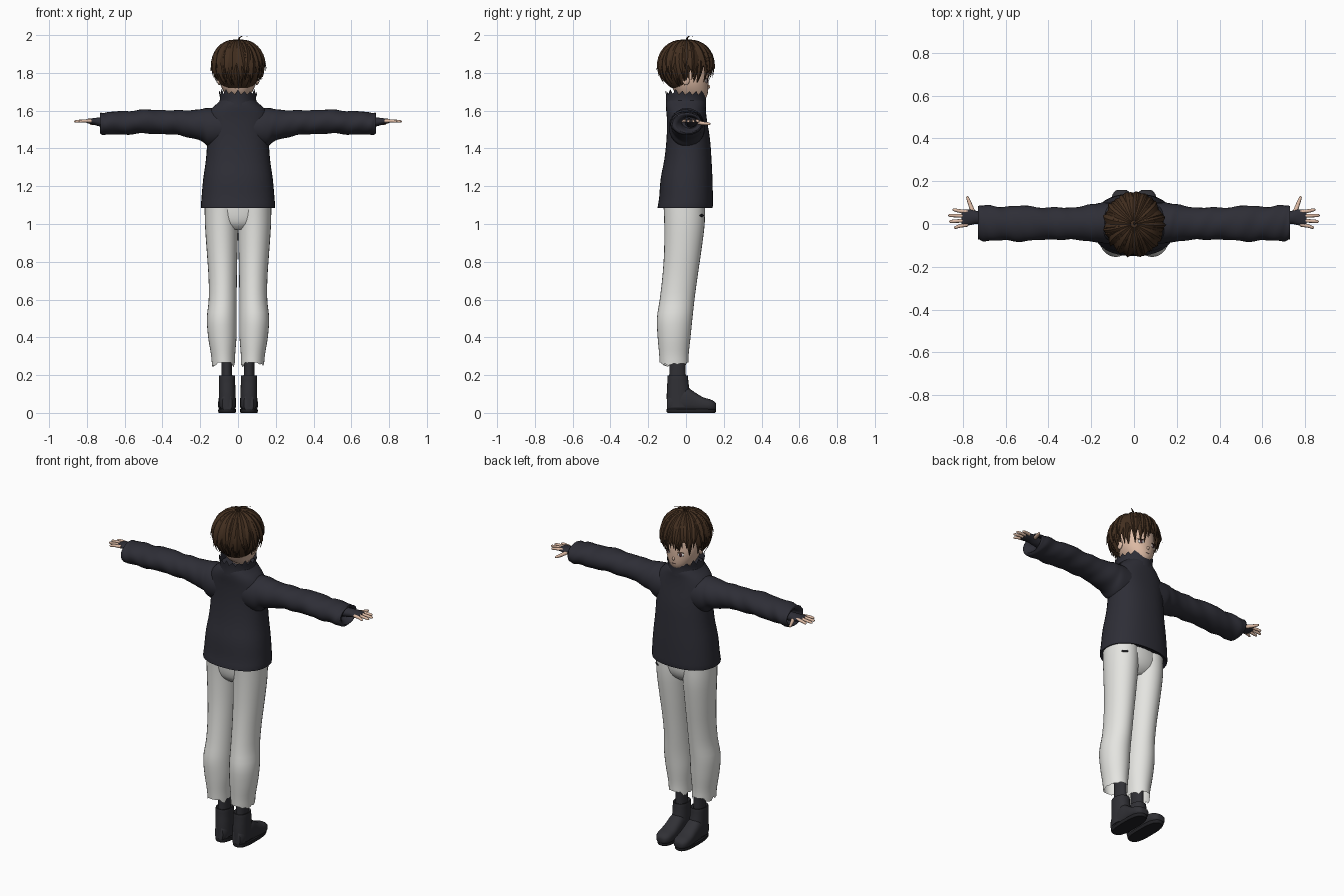
import bpy, bmesh, math, random
from mathutils import Vector

random.seed(4)
if "Cube" in bpy.data.objects:
    bpy.data.objects.remove(bpy.data.objects["Cube"])


def material(name, *rgb):
    m = bpy.data.materials.new(name)
    m.use_nodes = True
    m.diffuse_color = (*rgb, 1)
    m.node_tree.nodes["Principled BSDF"].inputs["Base Color"].default_value = (*rgb, 1)
    return m


JACKET = material("dark navy cloth", .027, .027, .037)
BOOT = material("charcoal leather", .03, .03, .036)
SOLE = material("black rubber", .015, .015, .018)
PANTS = material("off white cloth", .78, .78, .75)
HAIR = material("dark brown hair", .055, .028, .014)
SKIN = material("skin", .72, .49, .37)
WHITE = material("eye white", .85, .83, .82)
IRIS = material("dark iris", .06, .025, .03)


def finish(name, mat, bm, angle=50):
    bmesh.ops.recalc_face_normals(bm, faces=bm.faces)
    me = bpy.data.meshes.new(name)
    bm.to_mesh(me)
    bm.free()
    me.materials.append(mat)
    ob = bpy.data.objects.new(name, me)
    bpy.context.collection.objects.link(ob)
    bpy.ops.object.select_all(action="DESELECT")
    ob.select_set(True)
    bpy.context.view_layer.objects.active = ob
    bpy.ops.object.shade_smooth_by_angle(angle=math.radians(angle))
    return ob


def spline(rows, k):
    """Catmull-Rom resampling of rows of numbers, k steps per span."""
    out, last = [], len(rows) - 1
    for i in range(last):
        a, b, c, d = (rows[max(0, min(last, j))] for j in (i - 1, i, i + 1, i + 2))
        for s in range(k):
            t = s / k
            out.append([(2 * q + (r - p) * t + (2 * p - 5 * q + 4 * r - w) * t * t
                         + (3 * q - p - 3 * r + w) * t ** 3) / 2
                        for p, q, r, w in zip(a, b, c, d)])
    return out + [list(rows[-1])]


def loft(name, mat, rows, axis="z", n=28, k=3, power=2, side=1, caps=(True, True), shape=None):
    """Skin over oval sections (x, y, z, radius_u, radius_v) set across an axis."""
    u, v = {"z": (0, 1), "x": (1, 2), "y": (0, 2)}[axis]
    bm, rings = bmesh.new(), []
    sections = spline(rows, k)
    for i, (x, y, z, ru, rv) in enumerate(sections):
        ring = []
        for j in range(n):
            a = math.tau * j / n
            c, s = math.cos(a), math.sin(a)
            p = Vector((x, y, z))
            p[u] += ru * math.copysign(abs(c) ** (2 / power), c)
            p[v] += rv * math.copysign(abs(s) ** (2 / power), s)
            if shape:
                p = shape(p, Vector((x, y, z)), a, j, i / (len(sections) - 1))
            p.x *= side
            ring.append(bm.verts.new(p))
        rings.append(ring)
    for r, q in zip(rings, rings[1:]):
        for j in range(n):
            bm.faces.new((r[j], r[j - 1], q[j - 1], q[j]))
    for ring, cap in zip((rings[0], rings[-1]), caps):
        if cap:
            bm.faces.new(ring)
    return finish(name, mat, bm)


def oval(name, mat, loc, size, turn=0):
    bpy.ops.mesh.primitive_uv_sphere_add(segments=16, ring_count=10, location=loc, rotation=(0, 0, turn))
    ob = bpy.context.object
    ob.name = name
    ob.scale = size
    ob.data.materials.append(mat)
    bpy.ops.object.shade_smooth()
    return ob


# Jacket body and ragged collar
loft("jacket_body", JACKET, [
    (0, -.005, 1.10, .175, .125), (0, -.005, 1.085, .195, .145), (0, 0, 1.14, .193, .142),
    (0, .003, 1.24, .184, .137), (0, .01, 1.34, .17, .125), (0, .012, 1.45, .163, .115),
    (0, .005, 1.55, .168, .106), (0, 0, 1.605, .145, .105), (0, 0, 1.64, .108, .104),
    (0, 0, 1.66, .09, .095)], power=2.3, n=36)


def collar_teeth(p, c, a, j, t):
    if t == 1:
        p.z += (.014 if j % 2 else -.012) + random.uniform(-.008, .008)
    return p


loft("collar", JACKET, [(0, 0, 1.62, .105, .107), (0, 0, 1.66, .096, .105), (0, 0, 1.695, .1, .108)],
     n=36, caps=(False, False), shape=collar_teeth)


# Wrinkled sleeves, gloves and hands
def wrinkles(p, c, a, j, t):
    fold = .035 * math.sin(38 * t + 2 * math.sin(a)) + .025 * math.sin(67 * t + 3 * a)
    return c + (p - c) * (1 + fold * min(1, 2.5 * t))


def ragged_hem(p, c, a, j, t):
    if t == 1:
        notch = abs(math.sin(a)) ** 8 * .035
        p.z += notch + random.uniform(-.012, .01)
    return p


for side, word in ((1, "left"), (-1, "right")):
    loft(word + "_sleeve", JACKET, [
        (.05, .005, 1.515, .095, .10), (.15, .005, 1.512, .095, .102), (.20, .005, 1.525, .086, .083),
        (.29, .002, 1.533, .076, .068), (.38, .002, 1.54, .074, .064), (.50, .002, 1.541, .082, .063),
        (.60, .002, 1.536, .08, .062), (.69, .004, 1.532, .082, .06), (.728, .006, 1.532, .08, .055),
        (.72, .015, 1.532, .06, .042), (.68, .02, 1.535, .04, .03)],
        axis="x", n=24, k=5, side=side, shape=wrinkles)
    loft(word + "_glove", JACKET, [
        (.66, .025, 1.535, .032, .026), (.73, .03, 1.54, .03, .024), (.76, .032, 1.543, .036, .018),
        (.795, .028, 1.545, .04, .012), (.805, .026, 1.545, .034, .008)], axis="x", n=16, side=side)
    for finger, y0, x1, y1 in (("index", .056, .848, .066), ("middle", .037, .868, .04),
                               ("ring", .017, .864, .012), ("little", -.003, .842, -.016)):
        loft(f"{word}_{finger}_finger", SKIN, [
            (.775, y0, 1.546, .009, .009), (.815, (y0 + y1) / 2, 1.546, .0085, .0085),
            (x1 - .008, y1, 1.543, .007, .007), (x1, y1, 1.543, .002, .002)],
            axis="x", n=10, side=side)
    loft(word + "_thumb", SKIN, [
        (.752, .055, 1.54, .012, .011), (.765, .09, 1.533, .01, .01),
        (.777, .122, 1.53, .007, .007), (.779, .13, 1.53, .002, .002)], axis="y", n=10, side=side)

    # Trouser legs with torn hems
    loft(word + "_trouser_leg", PANTS, [
        (.086, -.01, 1.12, .09, .11), (.087, -.008, 1.0, .088, .107), (.084, -.018, .85, .081, .098),
        (.081, -.032, .72, .075, .093), (.081, -.047, .6, .074, .092), (.086, -.06, .5, .079, .094),
        (.083, -.063, .4, .075, .087), (.079, -.064, .31, .064, .078), (.077, -.063, .255, .061, .076)],
        side=side, caps=(True, False), shape=ragged_hem)

    # Socks and boots
    loft(word + "_sock", BOOT, [
        (.06, -.045, .36, .03, .045), (.06, -.045, .25, .028, .043), (.058, -.045, .15, .03, .045)],
        n=16, side=side)
    loft(word + "_boot_shaft", BOOT, [
        (.058, -.044, .19, .03, .045), (.058, -.044, .197, .042, .054), (.058, -.043, .16, .043, .056),
        (.057, -.04, .1, .044, .062), (.057, -.035, .03, .044, .066)], n=24, side=side, power=2.3)
    loft(word + "_boot_foot", BOOT, [
        (.057, -.10, .05, .026, .04), (.057, -.07, .06, .04, .055), (.057, 0, .07, .045, .065),
        (.057, .045, .058, .046, .052), (.058, .09, .045, .048, .038), (.058, .13, .04, .045, .031),
        (.058, .153, .036, .032, .022), (.058, .16, .034, .018, .012)],
        axis="y", n=24, side=side, power=2.6)
    loft(word + "_boot_sole", SOLE, [
        (.058, .028, 0, .044, .126), (.058, .028, .008, .047, .131), (.058, .028, .02, .046, .13)],
        n=28, side=side, power=2.8)

loft("trouser_hips", PANTS, [(0, -.01, 1.13, .172, .11), (0, -.008, 1.05, .172, .106),
                             (0, -.01, 1.0, .14, .09), (0, -.012, .97, .08, .06)])
oval("hip_mark", SOLE, (.134, .084, 1.045), (.02, .004, .007), math.radians(-35))

# Head, nose, ears and eyes
loft("head", SKIN, [
    (0, 0, 1.58, .05, .05), (0, .01, 1.645, .048, .055), (0, .04, 1.662, .045, .06),
    (0, .03, 1.69, .07, .085), (0, .02, 1.74, .093, .099), (0, .01, 1.80, .1, .108),
    (0, 0, 1.88, .092, .105), (0, 0, 1.94, .05, .06)], power=2.1)
oval("nose", SKIN, (0, .118, 1.727), (.007, .01, .01))
oval("mouth", IRIS, (0, .114, 1.697), (.014, .003, .002))
for side, word in ((1, "left"), (-1, "right")):
    turn = -side * math.radians(22)
    oval(word + "_ear", SKIN, (side * .1, 0, 1.765), (.01, .02, .03))
    oval(word + "_eye", WHITE, (side * .042, .109, 1.757), (.018, .004, .011), turn)
    oval(word + "_iris", IRIS, (side * .042, .111, 1.757), (.009, .0045, .011), turn)
    oval(word + "_lash", HAIR, (side * .043, .111, 1.769), (.02, .0045, .0025), turn)

# Hair cap, open over the face
bm = bmesh.new()
bmesh.ops.create_uvsphere(bm, u_segments=32, v_segments=20, radius=1)
for v in bm.verts:
    v.co = Vector((v.co.x * .12, v.co.y * .125 - .004, v.co.z * .135 + 1.83))
open_face = [v for v in bm.verts if (v.co.y > .03 and v.co.z < 1.81) or v.co.z < 1.71]
bmesh.ops.delete(bm, geom=open_face, context="VERTS")
finish("hair_cap", HAIR, bm)


# Pointed locks that run from the crown over the skull
def add_lock(bm, angle, end, width, flare, swirl, lift=1.0, steps=9):
    rings = []
    for i in range(steps + 1):
        t = i / steps
        phi = .12 + (end - .12) * t
        a = angle + swirl * t * t
        grow = lift * (1 + flare * t ** 3)
        out = Vector((math.sin(phi) * math.cos(a), math.sin(phi) * math.sin(a), math.cos(phi)))
        centre = Vector((out.x * .132 * grow, out.y * .142 * grow, out.z * .142 * grow + 1.83))
        across = Vector((-math.sin(a), math.cos(a), 0))
        w = width * (.2 + math.sin(math.pi * t ** .9)) * (1 - t ** 5) + .0005
        rings.append([bm.verts.new(centre + q) for q in
                      (across * w, out * w * .45, across * -w, out * w * -.3)])
    for r, q in zip(rings, rings[1:]):
        for j in range(4):
            bm.faces.new((r[j], r[j - 1], q[j - 1], q[j]))
    bm.faces.new(rings[0])
    bm.faces.new(rings[-1])


def vary(amount):
    return random.uniform(-amount, amount)


bm = bmesh.new()
for layer, (count, width, lift) in enumerate(((30, .023, .95), (24, .024, 1.0), (18, .022, 1.02))):
    for i in range(count):
        a = math.tau * (i + layer / 3) / count + vary(.06)
        front = math.sin(a)
        if front > .55:                      # fringe
            end, flare = 1.95 - .1 * layer + vary(.15), .06
        elif front > -.2:                    # sides
            end, flare = 2.25 - .3 * layer + vary(.12), .02 + .05 * layer
        else:                                # nape
            end, flare = 2.55 - .4 * layer + vary(.12), -.02 + .06 * layer
        add_lock(bm, a, end, width, flare, vary(.22), lift)
finish("hair_locks", HAIR, bm, 25)

# Long fringe lock over one eye and the curled crown strand
bm = bmesh.new()
for a, end in ((1.25, 2.15), (1.05, 2.2), (.8, 2.25), (2.3, 2.2)):
    add_lock(bm, a, end, .02, 0, .1)
finish("long_fringe", HAIR, bm, 25)
loft("crown_strand", HAIR, [(.002, 0, 1.96, .006, .006), (.006, .006, 1.983, .005, .005),
                            (.026, .02, 1.996, .005, .004), (.058, .042, 1.992, .001, .001)],
     n=8)
